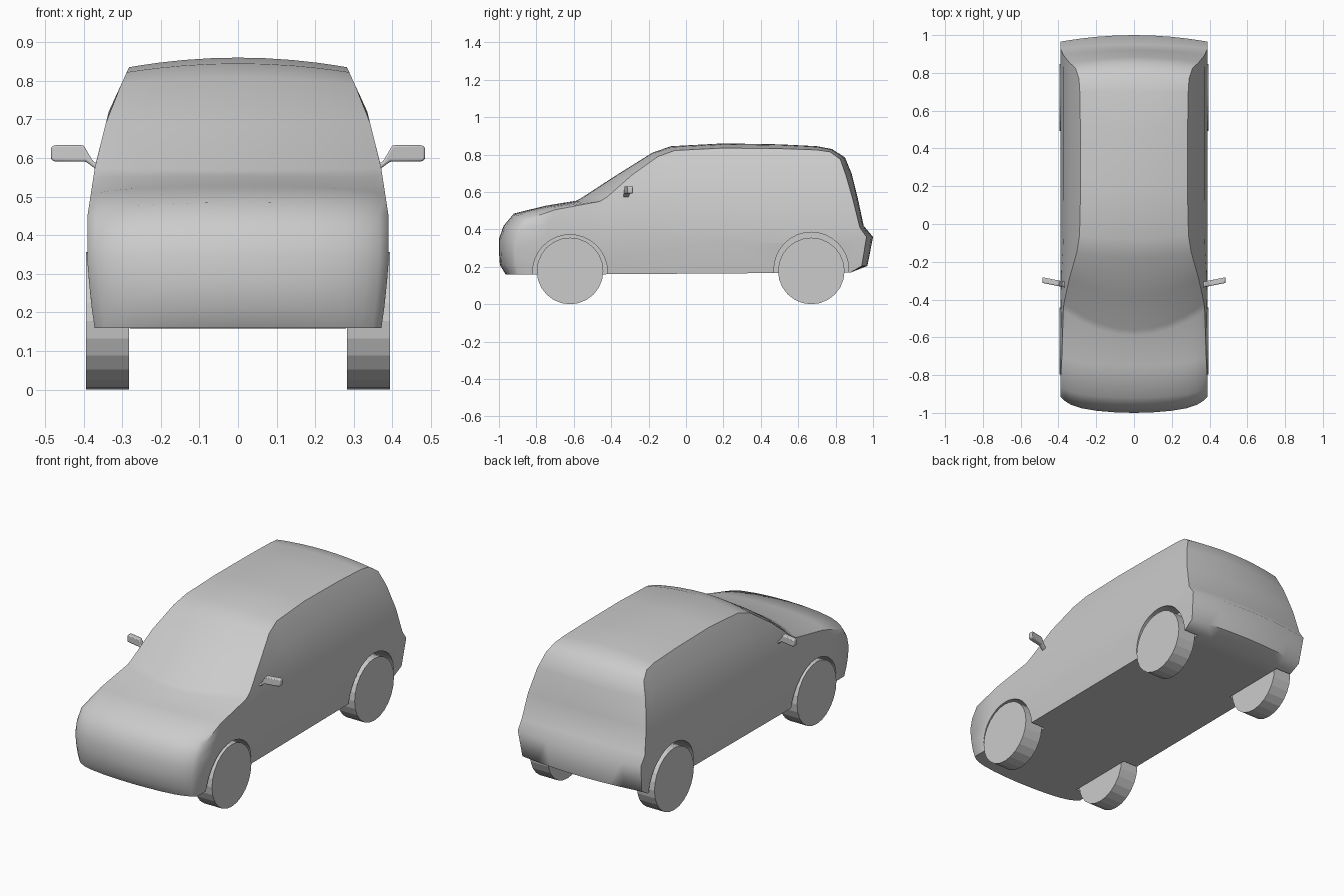
import bpy, bmesh, math
from mathutils import Vector

cube = bpy.data.objects.get("Cube")
if cube:
    bpy.data.objects.remove(cube, do_unlink=True)

grey = bpy.data.materials.new("plain grey")
grey.use_nodes = True
grey.diffuse_color = (0.6, 0.6, 0.6, 1)
grey.node_tree.nodes["Principled BSDF"].inputs["Base Color"].default_value = (0.6, 0.6, 0.6, 1)


def make_object(name, bm):
    bmesh.ops.recalc_face_normals(bm, faces=bm.faces)
    mesh = bpy.data.meshes.new(name)
    bm.to_mesh(mesh)
    bm.free()
    mesh.materials.append(grey)
    obj = bpy.data.objects.new(name, mesh)
    bpy.context.collection.objects.link(obj)
    return obj


def activate(obj):
    bpy.ops.object.select_all(action='DESELECT')
    obj.select_set(True)
    bpy.context.view_layer.objects.active = obj


def smooth(obj, degrees):
    activate(obj)
    bpy.ops.object.shade_smooth_by_angle(angle=math.radians(degrees))


def lerp(a, b, t):
    return a + (b - a) * t


def add_grid(bm, rows):
    verts = [[bm.verts.new(p) for p in row] for row in rows]
    for a, b in zip(verts, verts[1:]):
        for i in range(len(a) - 1):
            bm.faces.new((a[i], a[i + 1], b[i + 1], b[i]))


# Half width of the body by height
WIDTHS = [(.15, .37), (.22, .38), (.32, .39), (.45, .39), (.58, .37), (.72, .335), (.84, .28)]


def half_width(z):
    for (z0, w0), (z1, w1) in zip(WIDTHS, WIDTHS[1:]):
        if z <= z1:
            return lerp(w0, w1, (z - z0) / (z1 - z0))
    return WIDTHS[-1][1]


# Rows over the car: centre y, centre z, edge y, edge z
NOSE = [(-.965, .16, -.90, .16), (-.995, .21, -.91, .21), (-1, .28, -.915, .27),
        (-1, .35, -.915, .33), (-.975, .42, -.90, .39), (-.92, .485, -.86, .45)]
TOP = [(-.75, .527, -.70, .505), (-.59, .553, -.46, .55), (-.56, .568, -.42, .575),
       (-.38, .685, -.29, .69), (-.18, .81, -.15, .79), (-.08, .845, -.06, .822),
       (.2, .86, .2, .835), (.5, .855, .5, .832), (.7, .845, .7, .825), (.78, .83, .77, .815)]
TAIL = [(.85, .785, .825, .775), (.885, .70, .855, .69), (.92, .56, .895, .55),
        (.95, .42, .93, .41), (1, .36, .965, .36), (.97, .205, .94, .205)]
HALF = [.25, .5, .72, .86, .94, 1]
ACROSS = [-u for u in reversed(HALF)] + [0] + HALF


def cross_row(row):
    yc, zc, ye, ze = row
    def bow(u):
        return .5 * u**2 + .5 * u**8 if yc < -.7 else u**2
    return [(u * half_width(ze), lerp(yc, ye, bow(u)), lerp(zc, ze, bow(u))) for u in ACROSS]


# Side columns running from the nose edge to the tail edge
nose_edge = [(r[2], r[3]) for r in reversed(NOSE)]
tail_edge = [(r[2], r[3]) for r in TAIL]


def share(edge, k):
    return (edge[0][1] - edge[k][1]) / (edge[0][1] - edge[-1][1])


def side_column(row):
    y_top, z_top = row[2:]
    s = (y_top - nose_edge[0][0]) / (tail_edge[0][0] - nose_edge[0][0])
    z_low = lerp(.157, .17, s)
    column = []
    for k in range(len(nose_edge)):
        y = lerp(nose_edge[k][0], tail_edge[k][0], s)
        z = lerp(z_top, z_low, lerp(share(nose_edge, k), share(tail_edge, k), s))
        column.append((half_width(z), y, z))
    return column


columns = [[(half_width(z), y, z) for y, z in nose_edge]]
columns += [side_column(r) for r in TOP]
columns += [[(half_width(z), y, z) for y, z in tail_edge]]

# Body shell: upper skin, two sides, floor
bm = bmesh.new()
add_grid(bm, [cross_row(r) for r in NOSE + TOP + TAIL])
for side in (1, -1):
    add_grid(bm, [[(side * x, y, z) for x, y, z in c] for c in columns])
floor = [cross_row(NOSE[0])]
floor += [[(u * c[-1][0], c[-1][1], c[-1][2]) for u in ACROSS] for c in columns[1:-1]]
floor += [cross_row(TAIL[-1])]
add_grid(bm, floor)
bmesh.ops.remove_doubles(bm, verts=bm.verts, dist=.0005)
body = make_object("body", bm)


def cylinder(name, x0, x1, y, z, radius, sides):
    bm = bmesh.new()
    ring = [bm.verts.new((x0, y + radius * math.sin(a), z - radius * math.cos(a)))
            for a in (2 * math.pi * i / sides for i in range(sides))]
    face = bm.faces.new(ring)
    new = bmesh.ops.extrude_face_region(bm, geom=[face])["geom"]
    bmesh.ops.translate(bm, vec=Vector((x1 - x0, 0, 0)),
                        verts=[v for v in new if isinstance(v, bmesh.types.BMVert)])
    return make_object(name, bm)


# Wheels and the arches cut for them
for end, wheel_y, arch_z in (("front", -.62, .172), ("rear", .67, .185)):
    for label, side in (("left", 1), ("right", -1)):
        cylinder(f"{end}_{label}_wheel", side * .282, side * .394, wheel_y, .178, .178, 24)
        cutter = cylinder(f"{end}_{label}_arch_cutter", side * .28, side * .5,
                          wheel_y, arch_z, .2, 32)
        cutter.hide_render = True
        cut = body.modifiers.new("arch", 'BOOLEAN')
        cut.operation = 'DIFFERENCE'
        cut.solver = 'EXACT'
        cut.object = cutter
        activate(body)
        bpy.ops.object.modifier_apply(modifier=cut.name)
        bpy.data.objects.remove(cutter, do_unlink=True)
smooth(body, 55)

# Door mirrors
OUTLINE = [(.36, .585), (.375, .59), (.4, .633), (.478, .633), (.485, .626),
           (.485, .598), (.478, .591), (.395, .591), (.36, .565)]
for label, side in (("left", 1), ("right", -1)):
    bm = bmesh.new()
    face = bm.faces.new([bm.verts.new((side * x, -.335 + .2 * (x - .37), z)) for x, z in OUTLINE])
    new = bmesh.ops.extrude_face_region(bm, geom=[face])["geom"]
    bmesh.ops.translate(bm, vec=Vector((0, .03, 0)),
                        verts=[v for v in new if isinstance(v, bmesh.types.BMVert)])
    mirror = make_object(f"{label}_mirror", bm)
    bevel = mirror.modifiers.new("rounding", 'BEVEL')
    bevel.width = .005
    bevel.segments = 2
    smooth(mirror, 40)
